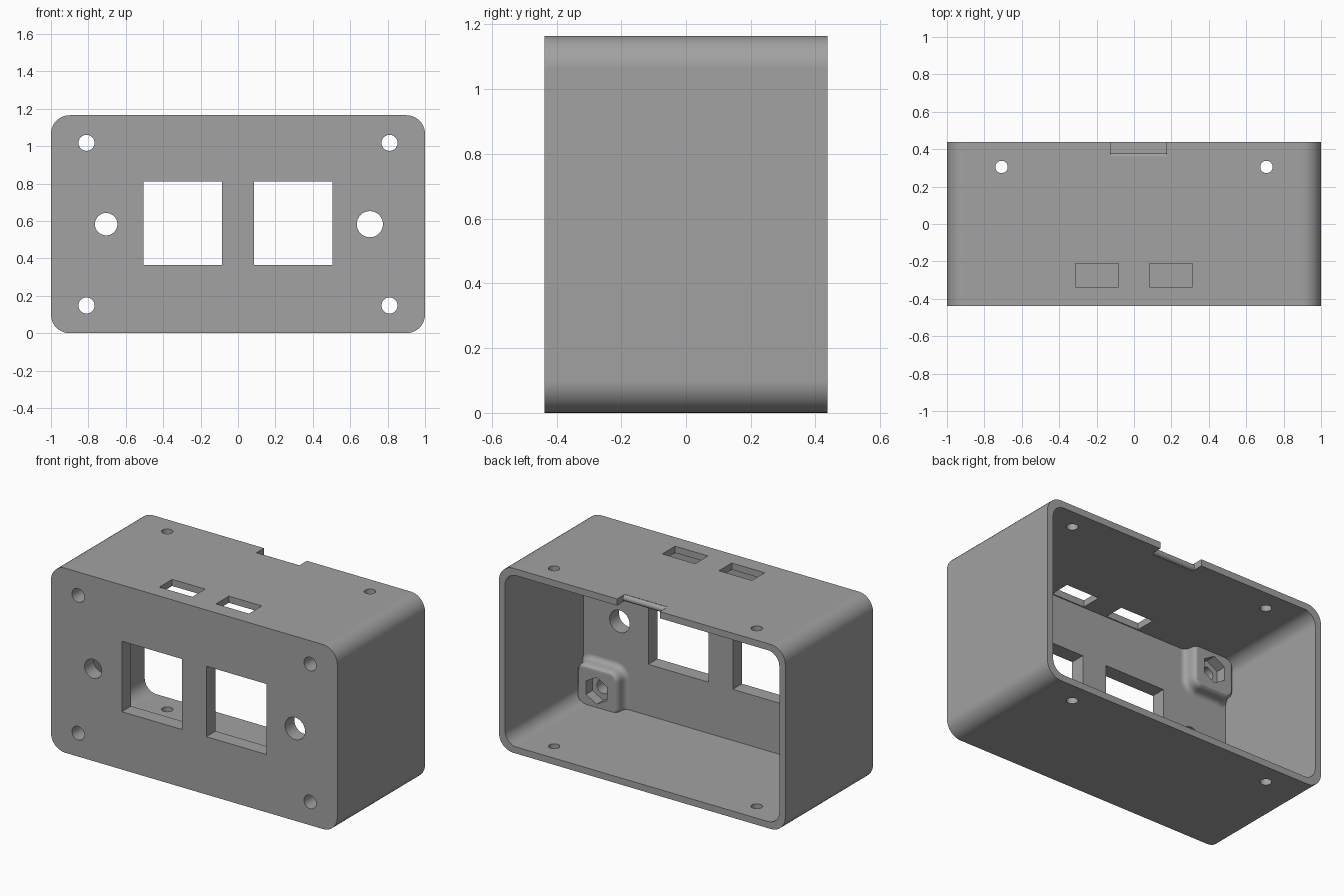
import bpy, bmesh, math

if "Cube" in bpy.data.objects:
    bpy.data.objects.remove(bpy.data.objects["Cube"])

HEIGHT, DEPTH, WALL = 1.165, 0.4375, 0.042
MID_Z = HEIGHT / 2
PLATE_Y = -0.345          # inner face of the thick front plate

grey = bpy.data.materials.new("plain_grey")
grey.diffuse_color = (0.36, 0.36, 0.36, 1)
grey.use_nodes = True
grey.node_tree.nodes["Principled BSDF"].inputs["Base Color"].default_value = grey.diffuse_color


def loft(name, cx, cz, rings, seg=10):
    """Rounded rectangles (y, half width, half height, radius) joined along y."""
    bm = bmesh.new()
    loops = []
    for y, hw, hh, r in rings:
        loop = []
        for q, (sx, sz) in enumerate([(1, 1), (-1, 1), (-1, -1), (1, -1)]):
            for i in range(seg + 1):
                a = math.pi / 2 * (q + i / seg)
                loop.append(bm.verts.new((cx + sx * (hw - r) + r * math.cos(a), y,
                                          cz + sz * (hh - r) + r * math.sin(a))))
        loops.append(loop)
    n = len(loops[0])
    for a, b in zip(loops, loops[1:]):
        for i in range(n):
            j = (i + 1) % n
            bm.faces.new((a[i], a[j], b[j], b[i]))
    bm.faces.new(loops[0])
    bm.faces.new(loops[-1])
    bmesh.ops.recalc_face_normals(bm, faces=bm.faces)
    mesh = bpy.data.meshes.new(name)
    bm.to_mesh(mesh)
    bm.free()
    ob = bpy.data.objects.new(name, mesh)
    bpy.context.collection.objects.link(ob)
    mesh.materials.append(grey)
    return ob


def block(name, x0, x1, y0, y1, z0, z1):
    bpy.ops.mesh.primitive_cube_add(size=1, location=((x0 + x1) / 2, (y0 + y1) / 2, (z0 + z1) / 2))
    ob = bpy.context.object
    ob.name = name
    ob.scale = (x1 - x0, y1 - y0, z1 - z0)
    ob.data.materials.append(grey)
    return ob


def rod(name, radius, length, location, axis, sides=32):
    rot = {"x": (0, math.pi / 2, 0), "y": (math.pi / 2, 0, 0), "z": (0, 0, 0)}[axis]
    bpy.ops.mesh.primitive_cylinder_add(vertices=sides, radius=radius, depth=length,
                                        location=location, rotation=rot)
    ob = bpy.context.object
    ob.name = name
    ob.data.materials.append(grey)
    return ob


def combine(target, tool, operation="DIFFERENCE"):
    bpy.context.view_layer.update()
    mod = target.modifiers.new("combine", "BOOLEAN")
    mod.operation, mod.object, mod.solver = operation, tool, "EXACT"
    bpy.context.view_layer.objects.active = target
    bpy.ops.object.modifier_apply(modifier=mod.name)
    bpy.data.objects.remove(tool)


# Outer body and the cavity open at the back
body = loft("enclosure", 0, MID_Z, [(-DEPTH, 1, MID_Z, 0.1), (DEPTH, 1, MID_Z, 0.1)])
iw, ih = 1 - WALL, MID_Z - WALL
cavity = loft("cavity", 0, MID_Z, [(PLATE_Y, iw, ih, 0.08), (0.6, iw, ih, 0.08)])

# Filleted corner bosses are left standing in the cavity
corners = [(sx * 0.81, MID_Z + sz * 0.435) for sx in (-1, 1) for sz in (-1, 1)]
profile = [(-0.37, 0.18), (-0.345, 0.18), (-0.341, 0.163), (-0.330, 0.151), (-0.315, 0.146),
           (-0.292, 0.144), (-0.278, 0.139), (-0.268, 0.129), (-0.265, 0.116)]
for cx, cz in corners:
    combine(cavity, loft("boss", cx, cz, [(y, h, h, h - 0.085) for y, h in profile]))
combine(body, cavity)

# Corner screw holes with hexagonal nut pockets
for cx, cz in corners:
    combine(body, rod("screw_hole", 0.043, 0.4, (cx, -0.4, cz), "y"))
    combine(body, rod("nut_pocket", 0.085, 0.2, (cx, -0.23, cz), "y", 6))

# Front openings: two sockets and two round holes
for s in (-1, 1):
    x0, x1 = sorted((s * 0.085, s * 0.505))
    combine(body, block("socket_opening", x0, x1, -0.6, -0.25, 0.365, 0.81))
combine(body, rod("left_round_hole", 0.06, 0.4, (-0.705, -0.4, MID_Z), "y"))
combine(body, rod("right_round_hole", 0.07, 0.4, (0.705, -0.4, MID_Z), "y"))

# Top slots, and pin holes through both the top and the bottom
for s in (-1, 1):
    x0, x1 = sorted((s * 0.083, s * 0.313))
    combine(body, block("top_slot", x0, x1, -0.338, -0.21, 1.0, 1.3))
    combine(body, rod("pin_hole", 0.033, 2, (s * 0.708, 0.305, MID_Z), "z"))

# Notch in the back rim with a rounded lip
combine(body, block("rim_notch", -0.125, 0.175, 0.36, 0.6, 1.05, 1.3))
combine(body, rod("notch_lip", 0.0195, 0.31, (0.025, 0.36, HEIGHT - WALL / 2), "x", 24), "UNION")

# Smooth the curves and keep the flats crisp
bpy.ops.object.select_all(action="DESELECT")
body.select_set(True)
bpy.context.view_layer.objects.active = body
bpy.ops.object.shade_smooth_by_angle(angle=math.radians(30))
weighted = body.modifiers.new("crisp_flats", "WEIGHTED_NORMAL")
weighted.keep_sharp = True
